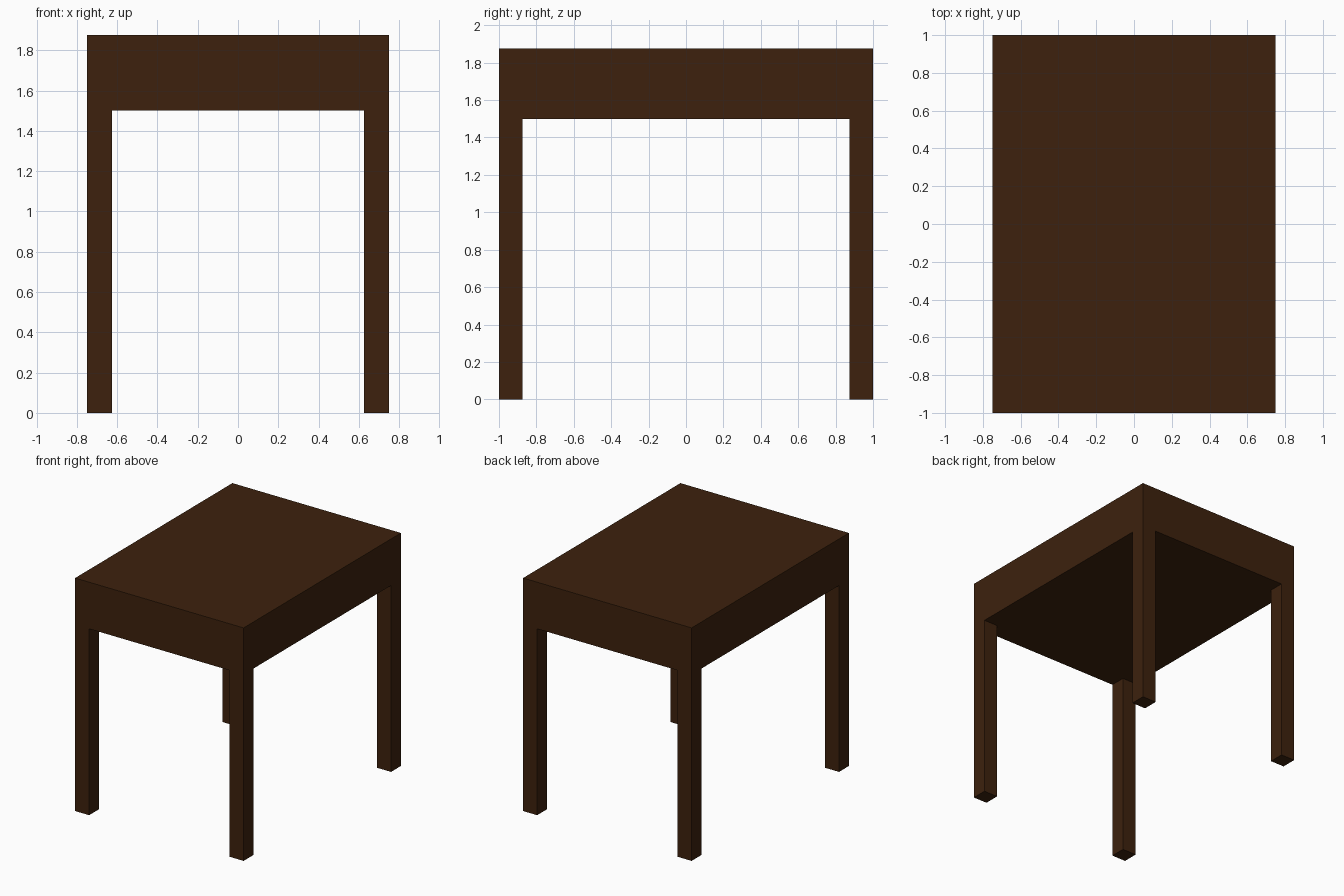
import bpy

if "Cube" in bpy.data.objects:
    bpy.data.objects.remove(bpy.data.objects["Cube"])

# One dark brown wood colour
wood = bpy.data.materials.new("dark brown wood")
wood.diffuse_color = (0.047, 0.0155, 0.004, 1.0)
wood.use_nodes = True
wood.node_tree.nodes["Principled BSDF"].inputs["Base Color"].default_value = wood.diffuse_color

W, D = 1.5, 2.0            # table width and depth
LEG, UNDER, TOP = 0.125, 1.5, 1.875


def box(name, size, centre):
    bpy.ops.mesh.primitive_cube_add(size=1, location=centre)
    ob = bpy.context.object
    ob.name = name
    ob.scale = size
    bpy.ops.object.transform_apply(location=False, rotation=False, scale=True)
    ob.data.materials.append(wood)
    return ob


# Thick solid top
box("table_top", (W, D, TOP - UNDER), (0, 0, (TOP + UNDER) / 2))

# Four square legs flush with the corners
for side, sx in (("left", -1), ("right", 1)):
    for end, sy in (("front", -1), ("back", 1)):
        box(f"{end}_{side}_leg", (LEG, LEG, UNDER),
            (sx * (W - LEG) / 2, sy * (D - LEG) / 2, UNDER / 2))
